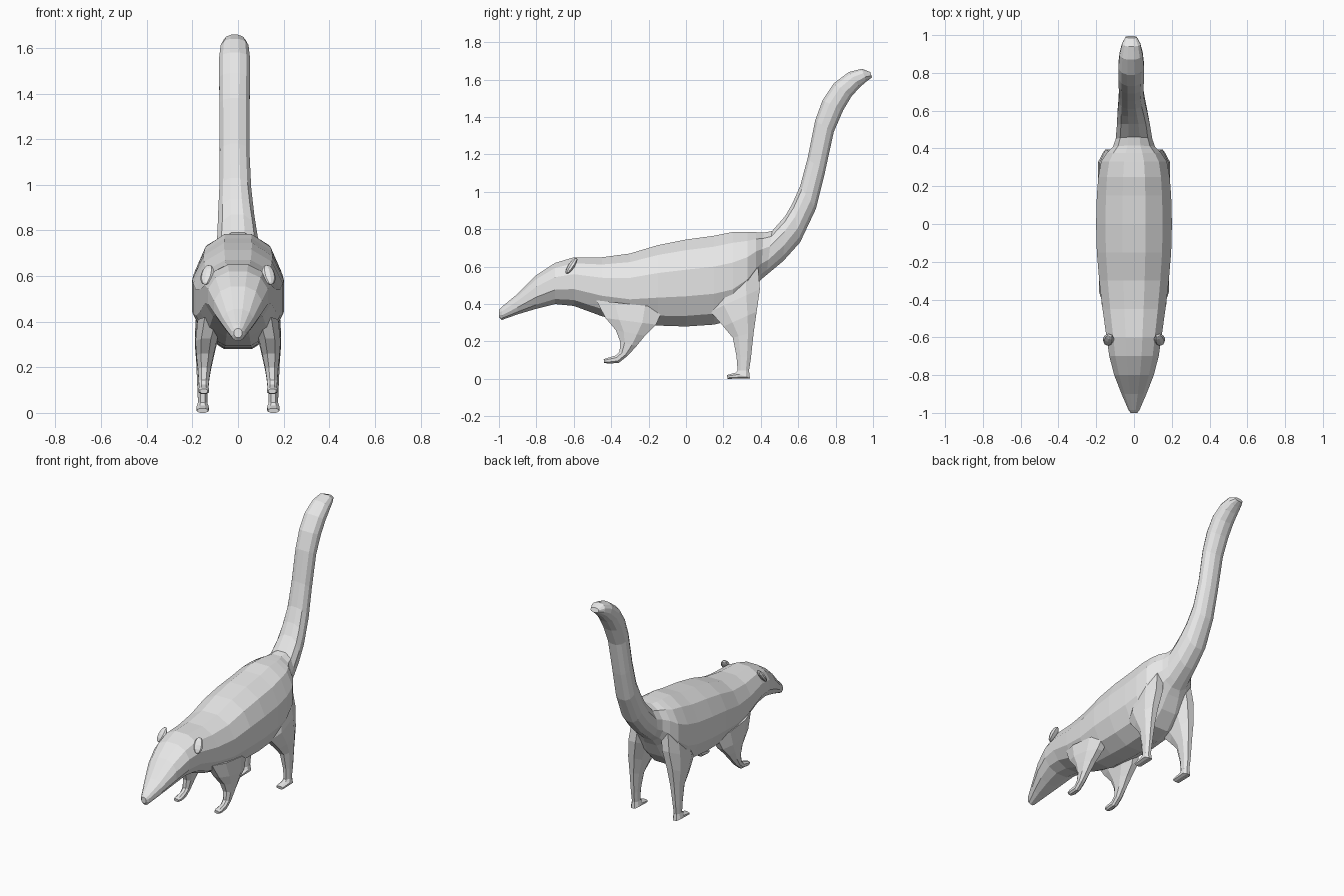
import bpy, bmesh, math
from mathutils import Matrix

fur = bpy.data.materials.new("grey_fur")
fur.diffuse_color = (0.8, 0.8, 0.8, 1)


def finish(bm, name):
    bmesh.ops.recalc_face_normals(bm, faces=bm.faces)
    me = bpy.data.meshes.new(name)
    bm.to_mesh(me)
    bm.free()
    me.materials.append(fur)
    ob = bpy.data.objects.new(name, me)
    bpy.context.collection.objects.link(ob)
    return ob


def spow(v, p):
    return math.copysign(abs(v) ** p, v)


def loft(name, sections, sides, side=1, p=0.9):
    """Skin over rings; each is (y, z of edge A, y, z of edge B, half width, centre x)."""
    bm = bmesh.new()
    rings = []
    for ya, za, yb, zb, hw, cx in sections:
        ring = []
        for i in range(sides):
            t = 2 * math.pi * (i + 0.5) / sides
            # stretch so the flat end facets reach the two edges
            c = spow(math.cos(t), p) / math.cos(math.pi / sides) ** p
            s = spow(math.sin(t), p)
            ring.append(bm.verts.new((side * (cx + hw * s),
                                      (ya + yb) / 2 + c * (ya - yb) / 2,
                                      (za + zb) / 2 + c * (za - zb) / 2)))
        rings.append(ring)
    for a, b in zip(rings, rings[1:]):
        for i in range(sides):
            j = (i + 1) % sides
            bm.faces.new((a[i], a[j], b[j], b[i]))
    bm.faces.new(rings[0])
    bm.faces.new(rings[-1])
    return finish(bm, name)


# Head and trunk: y, bottom z, top z, half width
trunk = [(-1.0, .33, .37, .018), (-.985, .315, .385, .03), (-.9, .345, .455, .068),
         (-.8, .375, .555, .108), (-.7, .40, .62, .135), (-.6, .39, .65, .15),
         (-.45, .335, .65, .172), (-.3, .295, .67, .19), (-.15, .285, .715, .203),
         (0, .28, .745, .207), (.15, .29, .765, .203), (.25, .315, .785, .195),
         (.33, .40, .785, .18), (.375, .49, .784, .15)]
body = [(y, zt, y, zb, hw, 0) for y, zb, zt, hw in trunk]

# Raised tail continues the same skin
body += [(.415, .782, .40, .53, .115, 0), (.46, .79, .43, .555, .1, 0),
         (.53, .87, .52, .63, .09, -.003), (.57, .94, .61, .73, .082, -.008),
         (.61, 1.03, .695, .91, .072, -.012), (.65, 1.18, .742, 1.1, .067, -.015),
         (.69, 1.38, .79, 1.32, .068, -.015), (.73, 1.49, .84, 1.435, .07, -.015),
         (.79, 1.58, .885, 1.51, .07, -.015), (.87, 1.64, .93, 1.56, .063, -.015),
         (.94, 1.658, .965, 1.59, .05, -.015), (.985, 1.64, .995, 1.612, .03, -.015)]
loft("body_and_tail", body, 12)

front_leg = [(-.48, .42, -.12, .38, .06, .12), (-.43, .325, -.16, .29, .05, .14),
             (-.375, .26, -.22, .23, .04, .145), (-.352, .20, -.265, .175, .03, .148),
             (-.355, .145, -.31, .125, .024, .15), (-.375, .125, -.36, .085, .022, .15),
             (-.42, .112, -.415, .082, .025, .15), (-.44, .105, -.437, .085, .018, .15)]
rear_leg = [(.15, .5, .385, .60, .06, .11), (.13, .36, .395, .48, .062, .125),
            (.2, .28, .378, .36, .05, .143), (.25, .22, .362, .25, .036, .15),
            (.27, .12, .347, .11, .025, .155), (.276, .045, .337, .045, .022, .155),
            (.265, .033, .342, .003, .03, .155), (.218, .02, .222, 0, .026, .155)]

for side, label in ((1, "right"), (-1, "left")):
    loft("front_leg_" + label, front_leg, 8, side)
    loft("rear_leg_" + label, rear_leg, 8, side)

    # Small rounded ear, tilted back and outward
    bm = bmesh.new()
    bmesh.ops.create_uvsphere(bm, u_segments=8, v_segments=6, radius=1)
    bm.transform(Matrix.Translation((side * .135, -.612, .605))
                 @ Matrix.Rotation(side * .35, 4, 'Z')
                 @ Matrix.Rotation(-.6, 4, 'X')
                 @ Matrix.Diagonal((.03, .016, .052, 1)))
    finish(bm, "ear_" + label)
